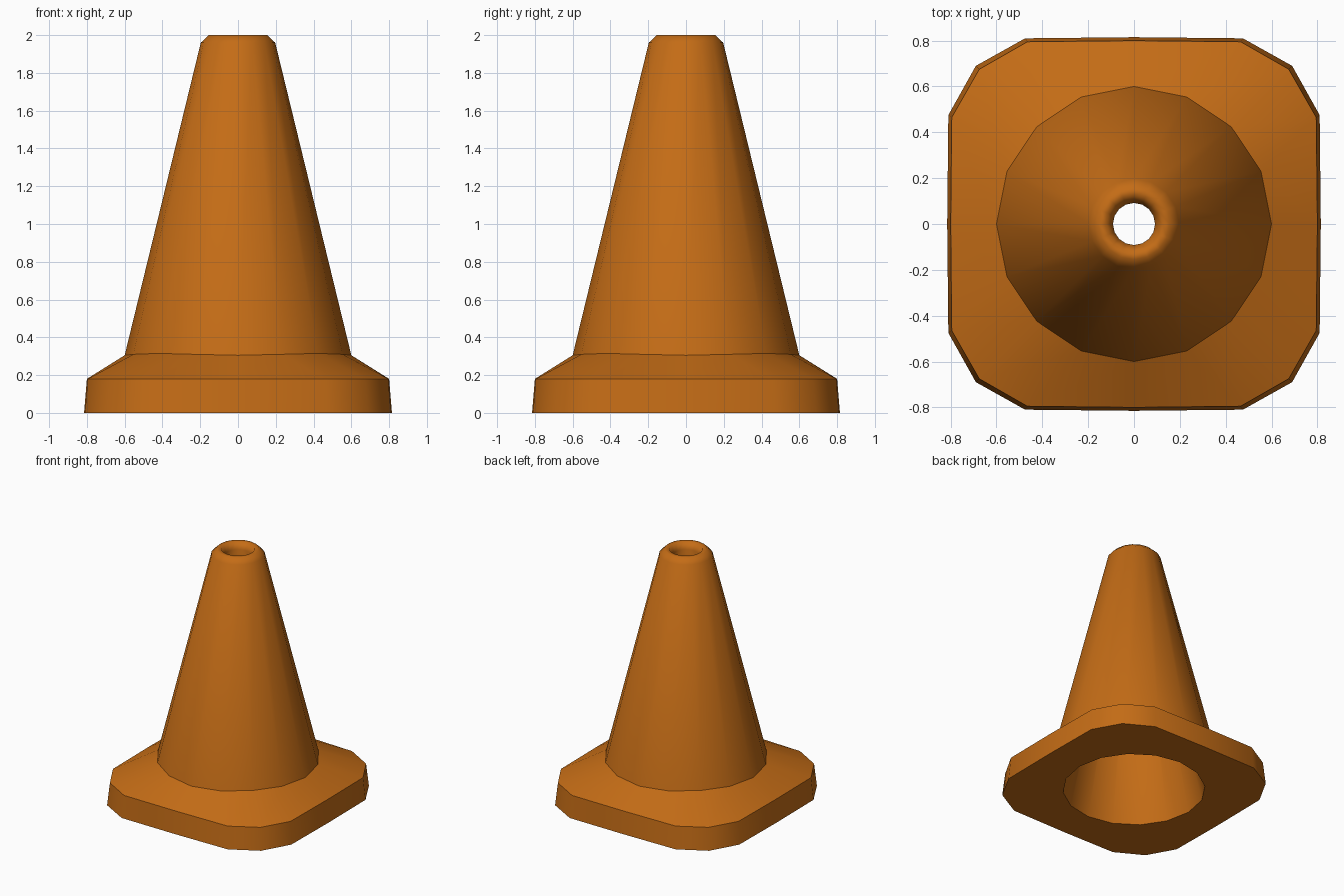
import bpy, bmesh
from math import cos, sin, pi

if "Cube" in bpy.data.objects:
    bpy.data.objects.remove(bpy.data.objects["Cube"])

N = 16


def circle(r, z):
    return [(r * cos(2 * pi * i / N), r * sin(2 * pi * i / N), z) for i in range(N)]


def rounded_square(mid, side, half, corner, z):
    # One quarter of the outline, turned four times
    pts = []
    quarter = [(mid, 0), (side, half), (corner, corner), (half, side)]
    for k in range(4):
        c, s = [(1, 0), (0, 1), (-1, 0), (0, -1)][k]
        pts += [(x * c - y * s, x * s + y * c, z) for x, y in quarter]
    return pts


# Foot of the cone rises slightly towards the corners
foot = [(x, y, 0.305 + 0.01 * sin(4 * pi * i / N) ** 2)
        for i, (x, y, _) in enumerate(circle(0.6, 0))]

# Closed loop of rings: base, outer cone, rim, inner wall
rings = [
    rounded_square(0.815, 0.81, 0.475, 0.69, 0.0),
    rounded_square(0.80, 0.795, 0.465, 0.675, 0.18),
    foot,
    circle(0.197, 1.96),
    circle(0.155, 2.0),
    circle(0.125, 2.0),
    circle(0.092, 1.95),
    circle(0.525, 0.0),
]
sharp_rings = {0, 1, 2, 7}

bm = bmesh.new()
loops = [[bm.verts.new(p) for p in ring] for ring in rings]
for a, b in zip(loops, loops[1:] + loops[:1]):
    for i in range(N):
        j = (i + 1) % N
        bm.faces.new((a[i], a[j], b[j], b[i])).smooth = True
for k in sharp_rings:
    for i in range(N):
        bm.edges.get((loops[k][i], loops[k][(i + 1) % N])).smooth = False
bmesh.ops.recalc_face_normals(bm, faces=bm.faces)

mesh = bpy.data.meshes.new("traffic_cone")
bm.to_mesh(mesh)
bm.free()
cone = bpy.data.objects.new("traffic_cone", mesh)
bpy.context.collection.objects.link(cone)

# Orange plastic
mat = bpy.data.materials.new("orange_plastic")
mat.diffuse_color = (0.55, 0.15, 0.008, 1)
mat.use_nodes = True
mat.node_tree.nodes["Principled BSDF"].inputs["Base Color"].default_value = mat.diffuse_color
mesh.materials.append(mat)
